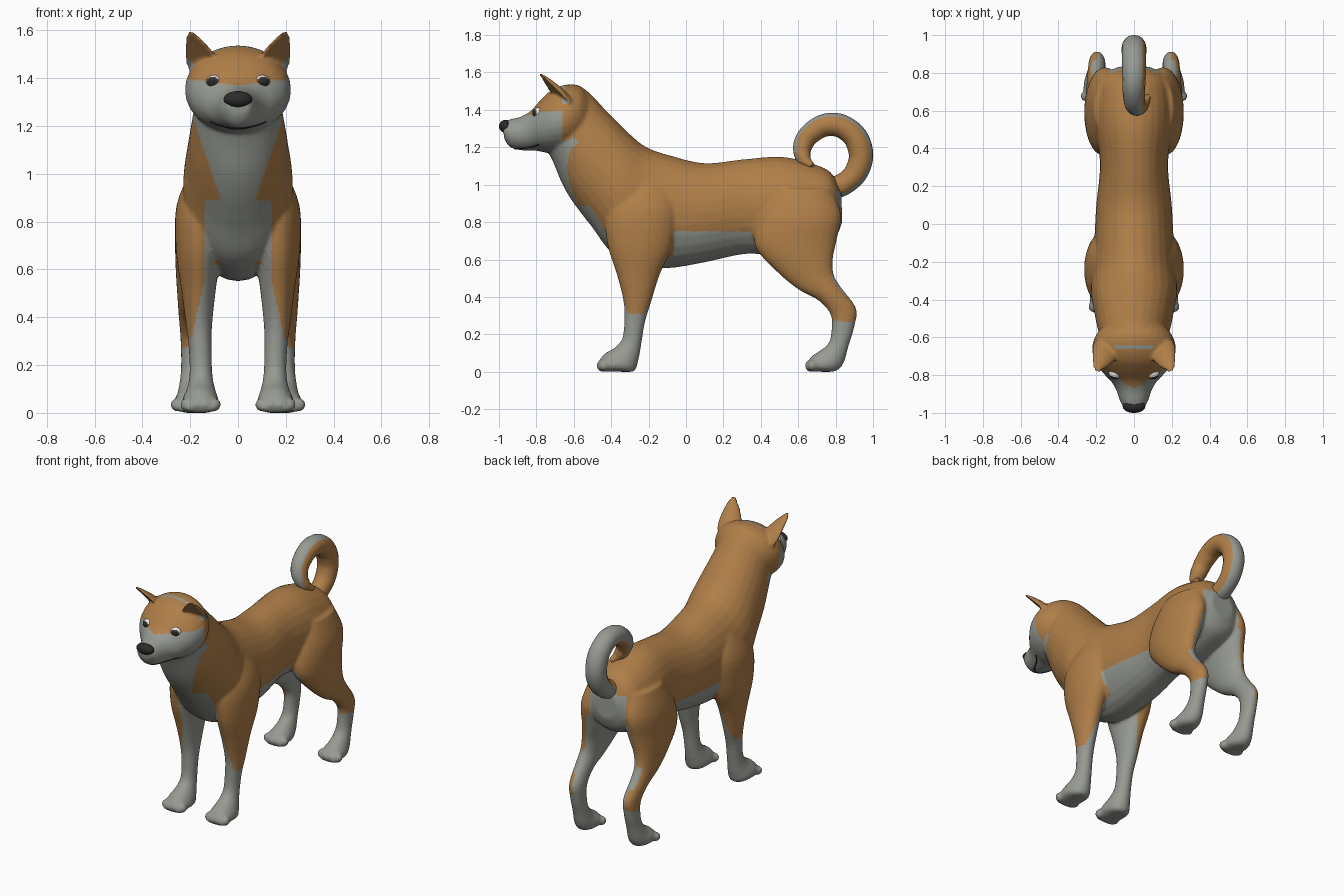
import bpy, bmesh, math
from mathutils import Vector
from mathutils.bvhtree import BVHTree

if "Cube" in bpy.data.objects:
    bpy.data.objects.remove(bpy.data.objects["Cube"])


def material(name, *rgb):
    m = bpy.data.materials.new(name)
    m.use_nodes = True
    m.diffuse_color = (*rgb, 1)
    m.node_tree.nodes["Principled BSDF"].inputs["Base Color"].default_value = (*rgb, 1)
    return m


tan = material("tan_fur", .43, .21, .065)
pale = material("pale_fur", .31, .325, .29)
black = material("black", .025, .023, .024)
brown = material("dark_brown", .07, .04, .025)
white = material("eye_white", .85, .85, .85)


def add_object(name, mesh, *mats):
    ob = bpy.data.objects.new(name, mesh)
    bpy.context.collection.objects.link(ob)
    mesh.materials.clear()
    for m in mats:
        mesh.materials.append(m)
    return ob


def evaluated(ob):
    deps = bpy.context.evaluated_depsgraph_get()
    return bpy.data.meshes.new_from_object(ob.evaluated_get(deps))


def smooth(mesh):
    for p in mesh.polygons:
        p.use_smooth = True


def skin_rings(bm, rings):
    """Bridge rings of points and cap both ends."""
    loops = [[bm.verts.new(p) for p in r] for r in rings]
    n = len(loops[0])
    for a, b in zip(loops, loops[1:]):
        for i in range(n):
            bm.faces.new((a[i], a[(i + 1) % n], b[(i + 1) % n], b[i]))
    bm.faces.new(loops[0])
    bm.faces.new(loops[-1])


def spline(keys, steps=4):
    """Catmull-Rom through rows of values."""
    out = []
    for i in range(len(keys) - 1):
        p = [keys[max(0, min(len(keys) - 1, i + k))] for k in (-1, 0, 1, 2)]
        for s in range(steps):
            t = s / steps
            out.append([b + .5 * t * (c - a + t * (2*a - 5*b + 4*c - d + t * (3*(b - c) + d - a)))
                        for a, b, c, d in zip(*p)])
    return out + [keys[-1]]


def loft(bm, keys, side=1, n=28):
    """Each key: first edge y z, opposite edge y z, half width, centre x."""
    rings = []
    for ya, za, yb, zb, hw, x in spline([(*k, 0)[:6] for k in keys]):
        ring = []
        for i in range(n):
            t = math.tau * i / n
            c = math.cos(t) / 2
            z = (za + zb) / 2 + (za - zb) * c
            ring.append((side * (x + hw * math.sin(t)), (ya + yb) / 2 + (ya - yb) * c, max(z, 0)))
        rings.append(ring)
    skin_rings(bm, rings)


bm = bmesh.new()

# Torso and neck: back edge, belly edge, half width
loft(bm, [(.83, .97, .835, .8, .08), (.77, 1.07, .79, .71, .17), (.65, 1.12, .65, .65, .2),
          (.5, 1.15, .5, .62, .2), (.3, 1.135, .32, .63, .18), (.1, 1.115, .1, .585, .2),
          (-.08, 1.155, -.08, .555, .21), (-.21, 1.2, -.25, .56, .22), (-.3, 1.27, -.4, .64, .23),
          (-.38, 1.35, -.5, .77, .215), (-.44, 1.41, -.6, .9, .2), (-.5, 1.475, -.66, 1, .185),
          (-.56, 1.52, -.71, 1.12, .175), (-.62, 1.5, -.75, 1.2, .15)])

# Head and muzzle: brow edge, jaw edge, half width
loft(bm, [(-.5, 1.45, -.52, 1.25, .12), (-.56, 1.525, -.58, 1.2, .19), (-.64, 1.535, -.66, 1.17, .222),
          (-.72, 1.505, -.74, 1.17, .205), (-.78, 1.45, -.8, 1.182, .163), (-.83, 1.395, -.84, 1.182, .12),
          (-.88, 1.365, -.88, 1.184, .094), (-.94, 1.35, -.94, 1.2, .073), (-.985, 1.335, -.97, 1.24, .05)])

# Legs: front edge, rear edge, half width, centre x
front_leg = [(-.36, 1, -.1, 1.02, .08, .12), (-.43, .85, -.04, .88, .105, .153),
             (-.42, .68, -.07, .68, .095, .165), (-.37, .52, -.14, .52, .073, .165),
             (-.335, .38, -.19, .36, .055, .163), (-.33, .28, -.22, .26, .048, .158),
             (-.34, .18, -.24, .14, .048, .155), (-.38, .13, -.255, .06, .06, .155),
             (-.43, .1, -.28, 0, .076, .157), (-.465, .06, -.36, 0, .075, .157),
             (-.478, .03, -.46, 0, .06, .157)]
hind_leg = [(.45, .98, .78, .98, .09, .12), (.38, .82, .83, .84, .105, .152),
            (.37, .67, .805, .7, .095, .168), (.48, .54, .785, .6, .072, .187),
            (.6, .44, .79, .52, .056, .197), (.71, .38, .83, .45, .049, .2),
            (.775, .3, .91, .34, .045, .196), (.775, .2, .9, .24, .043, .195),
            (.76, .15, .87, .14, .047, .195), (.72, .115, .84, .04, .058, .196),
            (.68, .09, .79, 0, .07, .197), (.65, .055, .71, 0, .068, .197),
            (.637, .03, .65, 0, .05, .197)]
for side in (1, -1):
    for leg in (front_leg, hind_leg):
        loft(bm, leg, side)
        toe_y, toe_x = leg[-1][0], leg[-1][5]
        for k in (-1.5, -.5, .5, 1.5):
            toe = bmesh.ops.create_icosphere(bm, subdivisions=2, radius=.03)["verts"]
            for v in toe:
                v.co += Vector((side * (toe_x + k * .038), toe_y + .022 + .012 * abs(k), .034))

    # Cupped ears leaning forward
    base, tip = Vector((.142, -.655, 1.435)), Vector((.2, -.782, 1.59))
    axis = (tip - base).normalized()
    across = Vector((.8, .45, -.1))
    across = (across - axis * across.dot(axis)).normalized()
    rear = axis.cross(across)
    rings = []
    for f, w in spline([(0, .078), (.35, .07), (.65, .05), (.88, .03), (1, .013)]):
        ring = []
        for i in range(20):
            t = math.tau * i / 20
            s = math.sin(t)
            p = base.lerp(tip, f) + across * w * math.cos(t) + rear * (w * .6 * s if s > 0 else -w * .08 * s)
            ring.append((p.x * side, p.y, p.z))
        rings.append(ring)
    skin_rings(bm, rings)

# Merge the parts into one smooth skin
bmesh.ops.recalc_face_normals(bm, faces=bm.faces)
mesh = bpy.data.meshes.new("parts")
bm.to_mesh(mesh)
bm.free()
parts = add_object("parts", mesh)
remesh = parts.modifiers.new("merge", "REMESH")
remesh.mode = "VOXEL"
remesh.voxel_size = .009
relax = parts.modifiers.new("relax", "SMOOTH")
relax.factor, relax.iterations = .5, 7
skin = evaluated(parts)
bpy.data.objects.remove(parts)


def is_pale(c, n):
    """Pale face, throat, chest, belly, inner legs and paws."""
    x, y, z = abs(c.x), c.y, c.z
    inward = -n.x if c.x > 0 else n.x
    if y < -.66 and z > 1.17:
        return z < 1.37 + .12 * x
    if y < -.36 and z > .55:
        width = .14 if z < .89 else .07 + .35 * (z - .89)
        return x < width and n.y < -.15
    if y < -.07:
        return z < .31 or (z < .62 and x < .14 + .23 * (.55 - z))
    if y < .34 + .45 * (.75 - z) and z > .5:
        return z < .75
    rump = y > .6 and x < .13 and z < .97 and n.y > .2
    heel = n.y > .6 and .4 < z < .52
    return z < .27 or rump or heel or (z < .78 and (inward > .15 or x < .1))


body = add_object("body", skin, tan, pale)
for p in skin.polygons:
    p.material_index = int(is_pale(p.center, p.normal))
smooth(skin)

# Curled tail, pale on the outside of the curl
curve = bpy.data.curves.new("tail_path", "CURVE")
curve.dimensions = "3D"
curve.bevel_depth, curve.bevel_resolution, curve.resolution_u = 1, 6, 8
curve.use_fill_caps = True
path = [(0, .75, .97, .06), (0, .86, 1.015, .06), (0, .925, 1.1, .064), (0, .928, 1.205, .066),
        (0, .87, 1.29, .064), (0, .775, 1.322, .062), (0, .68, 1.285, .058), (.01, .625, 1.21, .052),
        (.04, .63, 1.14, .04), (.075, .675, 1.1, .015)]
sp = curve.splines.new("BEZIER")
sp.bezier_points.add(len(path) - 1)
for pt, (x, y, z, r) in zip(sp.bezier_points, path):
    pt.co, pt.radius = (x, y, z), r
    pt.handle_left_type = pt.handle_right_type = "AUTO"
helper = bpy.data.objects.new("tail_path", curve)
bpy.context.collection.objects.link(helper)
mesh = evaluated(helper)
bpy.data.objects.remove(helper)
add_object("tail", mesh, tan, pale)
for p in mesh.polygons:
    out = Vector((0, p.center.y - .775, p.center.z - 1.17)).normalized()
    p.material_index = int(p.normal.dot(out * .8 - Vector((.5, 0, 0))) > .2)
smooth(mesh)

# Facial features rest on the skin
tree = BVHTree.FromPolygons([v.co for v in skin.vertices], [p.vertices for p in skin.polygons])


def on_face(x, z):
    return tree.ray_cast(Vector((x, -2, z)), Vector((0, 1, 0)))[0]


def ball(name, centre, size, *mats):
    bm = bmesh.new()
    bmesh.ops.create_uvsphere(bm, u_segments=32, v_segments=24, radius=1)
    for v in bm.verts:
        v.co = Vector(centre) + v.co * Vector(size)
    me = bpy.data.meshes.new(name)
    bm.to_mesh(me)
    bm.free()
    smooth(me)
    return add_object(name, me, *mats)


ball("nose", (0, -.965, 1.312), (.06, .035, .034), black)
for side, name in ((1, "left_eye"), (-1, "right_eye")):
    spot = on_face(side * .112, 1.385) + Vector((-.012 * side, .014, 0))
    eye = ball(name, spot, (.034, .034, .028), white, brown, black)
    look = Vector((side * .3, -.95, 0)).normalized()
    for p in eye.data.polygons:
        d = p.normal.dot(look)
        p.material_index = (d > .62) + (d > .78)

# Mouth line following the muzzle
line = bpy.data.curves.new("mouth", "CURVE")
line.dimensions = "3D"
line.bevel_depth = .004
hits = [on_face(k * .0115, 1.192 + .025 * (k / 10) ** 2) for k in range(-10, 11)]
hits = [h for h in hits if h]
sp = line.splines.new("POLY")
sp.points.add(len(hits) - 1)
for pt, h in zip(sp.points, hits):
    pt.co = (*h, 1)
line.materials.append(black)
bpy.context.collection.objects.link(bpy.data.objects.new("mouth", line))
